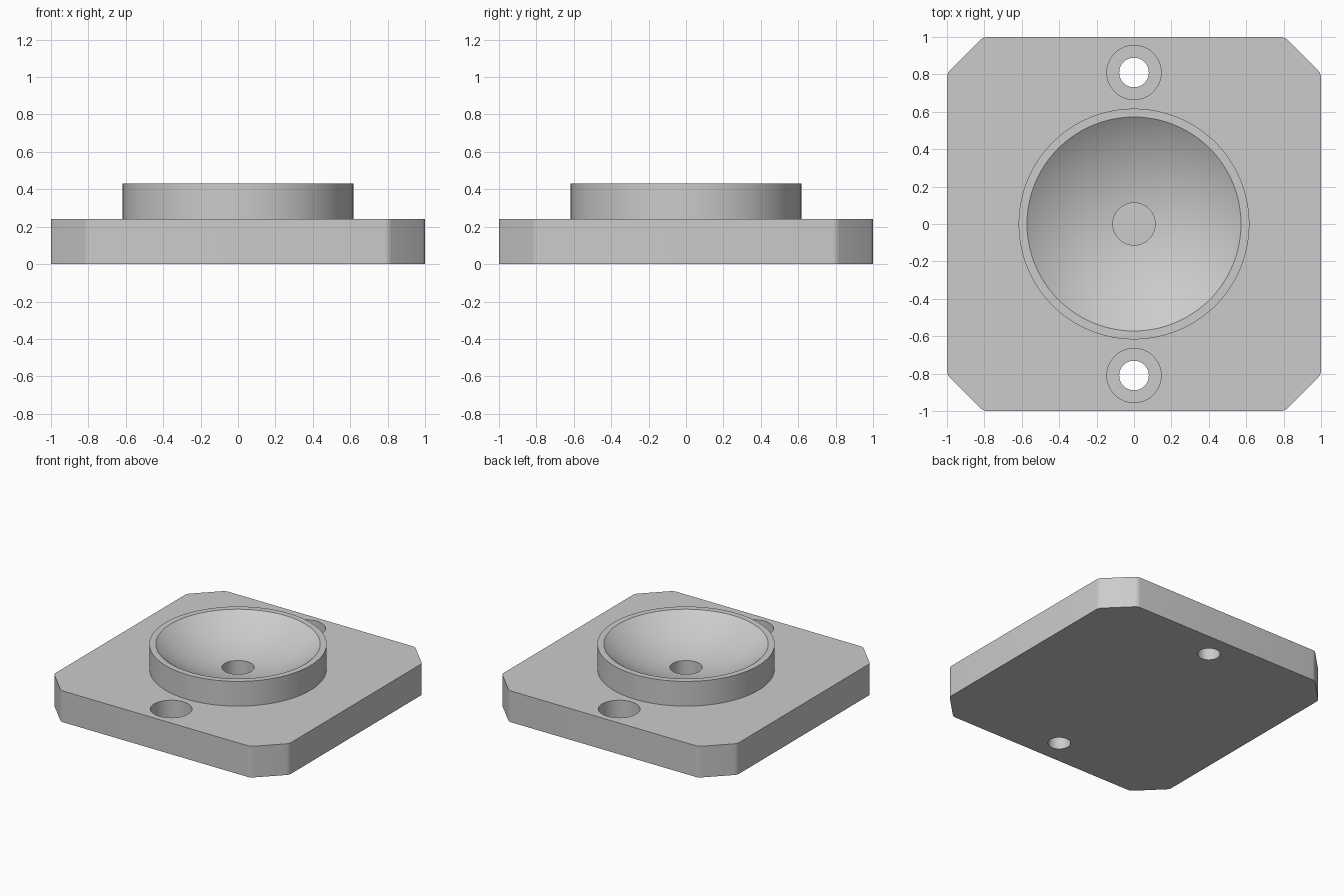
import bpy, bmesh
from math import sin, cos, tan, pi, asin, radians, sqrt

cube = bpy.data.objects.get("Cube")
if cube:
    bpy.data.objects.remove(cube, do_unlink=True)

# Single plain grey material
grey = bpy.data.materials.new("light_grey")
grey.use_nodes = True
colour = (0.6, 0.6, 0.6, 1)
grey.diffuse_color = colour
grey.node_tree.nodes["Principled BSDF"].inputs["Base Color"].default_value = colour

PLATE_TOP, BOSS_TOP, POCKET_FLOOR = 0.24, 0.43, 0.1
CHAMFER = 0.195
HOLE_Y = 0.81


def make_object(name, bm):
    bmesh.ops.recalc_face_normals(bm, faces=bm.faces)
    mesh = bpy.data.meshes.new(name)
    bm.to_mesh(mesh)
    bm.free()
    mesh.materials.append(grey)
    obj = bpy.data.objects.new(name, mesh)
    bpy.context.collection.objects.link(obj)
    return obj


def lathe(name, profile, y=0, steps=96):
    """Closed solid turned about a vertical axis from (radius, z) points."""
    bm = bmesh.new()
    rings = [[bm.verts.new((r * cos(2 * pi * i / steps), y + r * sin(2 * pi * i / steps), z))
              for i in range(steps)] for r, z in profile]
    for a, b in zip(rings, rings[1:]):
        for i in range(steps):
            j = (i + 1) % steps
            bm.faces.new((a[i], a[j], b[j], b[i]))
    bm.faces.new(rings[0])
    bm.faces.new(rings[-1])
    return make_object(name, bm)


def combine(target, tool, operation):
    mod = target.modifiers.new(tool.name, "BOOLEAN")
    mod.operation, mod.solver, mod.object = operation, "EXACT", tool
    bpy.context.view_layer.objects.active = target
    bpy.ops.object.modifier_apply(modifier=mod.name)
    bpy.data.objects.remove(tool, do_unlink=True)


# Square base plate with chamfered, slightly eased corners
bm = bmesh.new()
bmesh.ops.create_cube(bm, size=2)
for v in bm.verts:
    v.co.z = PLATE_TOP if v.co.z > 0 else 0


def bevel_uprights(offset, segments):
    uprights = [e for e in bm.edges if abs(e.verts[0].co.z - e.verts[1].co.z) > 0.1]
    bmesh.ops.bevel(bm, geom=uprights, offset=offset, offset_type="OFFSET",
                    segments=segments, profile=0.5, affect="EDGES")


bevel_uprights(CHAMFER, 1)
bevel_uprights(0.02, 5)
base = make_object("mounting_plate", bm)

# Round raised boss
BOSS_R = 0.617
combine(base, lathe("boss", [(BOSS_R, PLATE_TOP / 2), (BOSS_R, BOSS_TOP)]), "UNION")

# Spherical dish with a blind centre hole
BOWL_R, DISH_R, CENTRE_R = 0.97, 0.572, 0.113
centre_z = BOSS_TOP + sqrt(BOWL_R ** 2 - DISH_R ** 2)
start, end = asin(CENTRE_R / BOWL_R), asin(DISH_R / BOWL_R)
profile = [(CENTRE_R, POCKET_FLOOR)]
for k in range(25):
    a = start + (end - start) * k / 24
    profile.append((BOWL_R * sin(a), centre_z - BOWL_R * cos(a)))
profile.append((DISH_R, BOSS_TOP + 0.1))
combine(base, lathe("dish_cutter", profile), "DIFFERENCE")

# Counterbored screw holes, front and back
for side in (-1, 1):
    screw = [(0.079, -0.1), (0.079, POCKET_FLOOR), (0.145, POCKET_FLOOR), (0.145, PLATE_TOP + 0.1)]
    combine(base, lathe("screw_cutter", screw, side * HOLE_Y, 64), "DIFFERENCE")

# Smooth curved walls, crisp edges
bpy.ops.object.select_all(action="DESELECT")
base.select_set(True)
bpy.context.view_layer.objects.active = base
bpy.ops.object.shade_smooth_by_angle(angle=radians(25))
